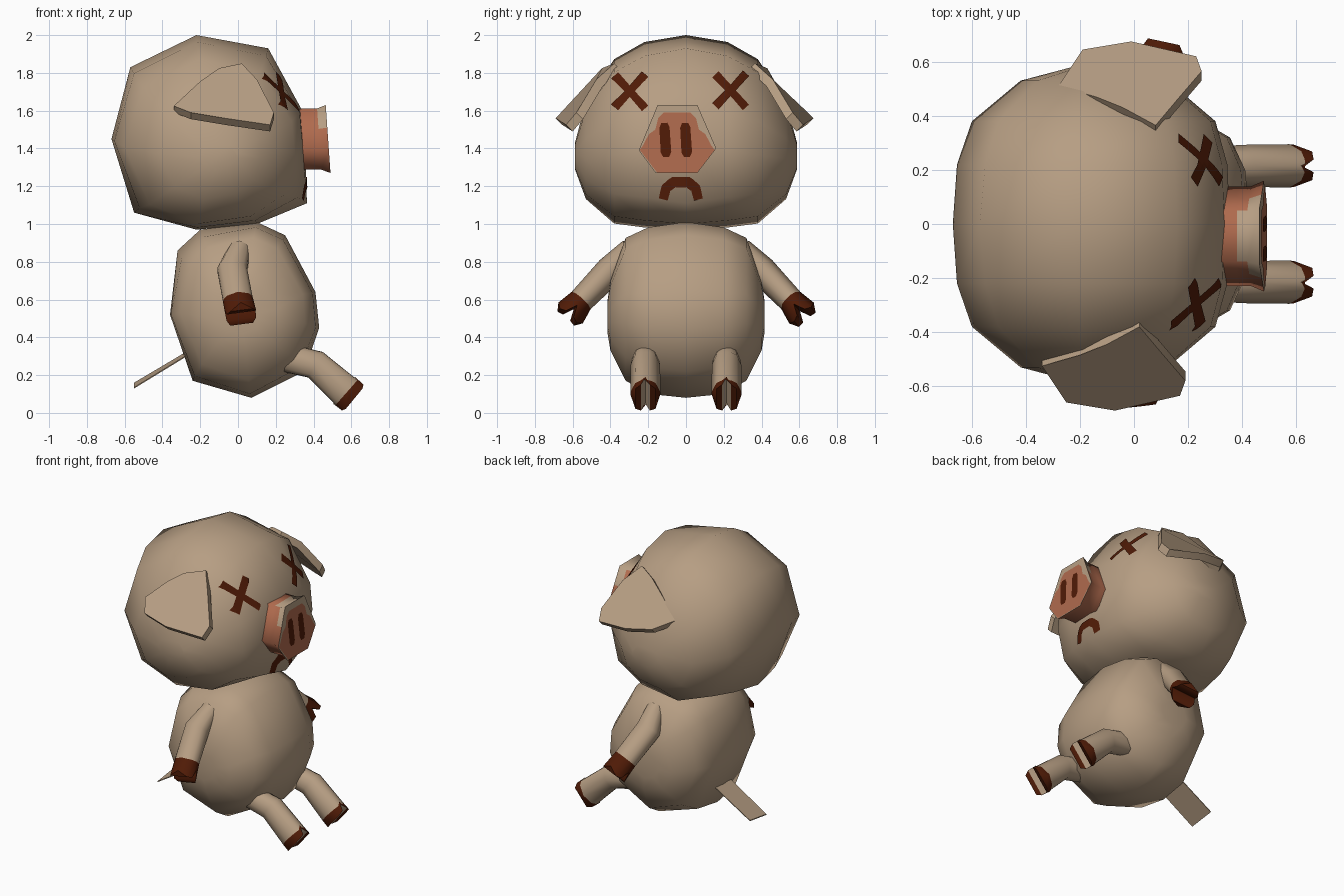
import bpy, bmesh
from mathutils import Vector
from mathutils.bvhtree import BVHTree

if "Cube" in bpy.data.objects:
    bpy.data.objects.remove(bpy.data.objects["Cube"])


def material(name, rgb):
    m = bpy.data.materials.new(name)
    m.diffuse_color = (*rgb, 1)
    m.use_nodes = True
    m.node_tree.nodes["Principled BSDF"].inputs["Base Color"].default_value = m.diffuse_color
    return m


TAN = material("tan hide", (0.470, 0.342, 0.228))
PINK = material("snout pink", (0.430, 0.145, 0.075))
RED = material("dark red", (0.080, 0.011, 0.002))
MATS = [TAN, PINK, RED]


def finish(name, bm, angle=None, fix=True):
    if fix:
        bmesh.ops.recalc_face_normals(bm, faces=bm.faces)
    mesh = bpy.data.meshes.new(name)
    bm.to_mesh(mesh)
    for m in MATS:
        mesh.materials.append(m)
    ob = bpy.data.objects.new(name, mesh)
    bpy.context.collection.objects.link(ob)
    if angle:
        bpy.ops.object.select_all(action='DESELECT')
        ob.select_set(True)
        bpy.context.view_layer.objects.active = ob
        bpy.ops.object.shade_smooth_by_angle(angle=angle)
    return ob


def loft(rings, caps=True):
    """Skin a list of closed rings of points."""
    bm = bmesh.new()
    vs = [[bm.verts.new(p) for p in r] for r in rings]
    n = len(vs[0])
    for a, b in zip(vs, vs[1:]):
        for i in range(n):
            j = (i + 1) % n
            bm.faces.new((a[i], a[j], b[j], b[i]))
    if caps:
        bm.faces.new(vs[0])
        bm.faces.new(vs[-1])
    return bm, vs


def blob(name, outline, sections):
    """Side outline (x, z) fitted into boxes (y, x0, x1, z0, z1), rounder towards the sides."""
    xs, zs = [p[0] for p in outline], [p[1] for p in outline]
    cx, cz = (min(xs) + max(xs)) / 2, (min(zs) + max(zs)) / 2
    hx, hz = max(xs) - cx, max(zs) - cz
    rings = []
    mirrored = [(-s[0], *s[1:]) for s in reversed(sections[1:])]
    for y, x0, x1, z0, z1 in mirrored + sections:
        ring = []
        for x, z in outline:
            d = Vector(((x - cx) / hx, (z - cz) / hz))
            if d.length > 1:
                d /= d.length ** abs(y / sections[-1][0])
            ring.append(((x0 + x1) / 2 + d.x * (x1 - x0) / 2, y, (z0 + z1) / 2 + d.y * (z1 - z0) / 2))
        rings.append(ring)
    bm, _ = loft(rings)
    bmesh.ops.recalc_face_normals(bm, faces=bm.faces)
    tree = BVHTree.FromBMesh(bm)
    finish(name, bm, 1.5)
    return tree


# Head and body
head = blob("head",
            [(-.22, 2), (.16, 1.93), (.335, 1.61), (.355, 1.4), (.365, 1.11), (.1, 1),
             (-.22, .97), (-.55, 1.06), (-.67, 1.45), (-.57, 1.83)],
            [(0, -.67, .365, .97, 2), (.22, -.655, .355, .98, 1.965), (.38, -.60, .31, 1.0, 1.875),
             (.53, -.42, .13, 1.13, 1.65), (.588, -.2, 0, 1.29, 1.43)])
blob("body",
     [(-.2, .97), (.1, 1.01), (.25, .94), (.41, .64), (.43, .45), (.35, .22),
      (.07, .08), (-.24, .17), (-.36, .52), (-.32, .86)],
     [(0, -.36, .43, .08, 1.01), (.2, -.355, .415, .10, .985), (.32, -.305, .36, .17, .93),
      (.4, -.17, .22, .33, .7), (.415, -.08, .12, .42, .6)])

# Snout: flared hexagonal tube
HEX = [(-.15, 1.63), (.06, 1.63), (.11, 1.515), (.16, 1.4), (.06, 1.27), (-.16, 1.27),
       (-.25, 1.39), (-.2, 1.51)]
rings = []
for x, k in ((.26, .88), (.38, .9), (.43, .9), (.477, 1)):
    ring = []
    for y, z in HEX:
        zz = 1.445 + (z - 1.445) * k
        ring.append((x - (zz - 1.45) * .07 * (x > .4), -.045 + (y + .045) * k, zz))
    rings.append(ring)
bm, _ = loft(rings)
bmesh.ops.recalc_face_normals(bm, faces=bm.faces)
for f in bm.faces:
    c = f.calc_center_median()
    top = f.normal.z > .6 and c.x > .39
    flare = c.x > .43 and c.z > 1.5
    f.material_index = 0 if top or flare or f.normal.x > .9 else 1
snout = BVHTree.FromBMesh(bm)
finish("snout", bm, 1.25)


# Painted marks: strips projected onto a surface from the +x side
def decal(name, tree, path, mat, lift=.005, steps=5):
    """path: (y, z, half width); width is measured at right angles to the path."""
    pts = [Vector(p) for p in path]
    dense = [a.lerp(b, i / steps) for a, b in zip(pts, pts[1:]) for i in range(steps)] + [pts[-1]]
    bm = bmesh.new()
    rows = []
    for i, p in enumerate(dense):
        d = dense[min(i + 1, len(dense) - 1)] - dense[max(i - 1, 0)]
        side = Vector((-d.y, d.x)).normalized()
        row = []
        for k in range(-2, 3):
            y, z = p.x + side.x * p.z * k / 2, p.y + side.y * p.z * k / 2
            hit, nrm, _, _ = tree.ray_cast(Vector((2, y, z)), Vector((-1, 0, 0)))
            row.append(bm.verts.new(hit + nrm * lift) if hit else None)
        rows.append(row)
    for a, b in zip(rows, rows[1:]):
        for k in range(4):
            q = (a[k], a[k + 1], b[k + 1], b[k])
            if all(q):
                f = bm.faces.new(q)
                f.normal_update()
                if f.normal.x < 0:
                    f.normal_flip()
                f.material_index = mat
    finish(name, bm, fix=False)


for side, cy, cz in (("left", .235, 1.705), ("right", -.295, 1.70)):
    for tilt in (1, -1):
        decal(f"{side}_eye_stroke", head,
              [(cy - .08, cz - .085 * tilt, .024), (cy, cz, .02), (cy + .08, cz + .09 * tilt, .022)],
              2, .006 + .001 * tilt)
decal("mouth", head, [(-.12, 1.13, .024), (-.105, 1.19, .026), (-.065, 1.222, .028), (.01, 1.222, .028),
                      (.05, 1.19, .026), (.065, 1.13, .024)], 2)
decal("snout_front_patch", snout,
      [(-.047, z, w) for z, w in ((1.59, .07), (1.56, .10), (1.5, .115), (1.475, .15), (1.42, .178),
                                  (1.392, .198), (1.272, .106))], 1, .003)
for side, y in (("left", 0), ("right", -.11)):
    decal(f"{side}_nostril", snout, [(y - .005, 1.535, .016), (y - .004, 1.51, .027),
                                     (y + .004, 1.38, .028), (y + .005, 1.355, .016)], 2, .006)

# Ears: drooping slabs
EAR = [(.02, .38, 1.85), (.10, .475, 1.765), (.19, .58, 1.59), (.17, .635, 1.525), (-.07, .69, 1.56),
       (-.25, .66, 1.59), (-.34, .525, 1.625), (-.2, .485, 1.755), (-.1, .445, 1.825)]
for side, s, dx, dy in (("left", 1, .06, -.015), ("right", -1, 0, 0)):
    outer = [(x + dx, s * (y + dy), z) for x, y, z in EAR]
    inner = [(x, y - s * .035, z - .035) for x, y, z in outer]
    finish(f"{side}_ear", loft([outer, inner])[0], .5)

# Limbs: twelve-sided tubes ending in split hooves
HALF = [(1, 0), (.68, .75), (.3, .97), (0, 1), (-.3, .97), (-.68, .75), (-1, 0)]
SECTION = HALF + [(a, -b) for a, b in reversed(HALF[1:-1])]
SPLIT = {1: .03, .68: 0, .3: .01, 0: .07}


def limb(name, path, u_of, valley):
    pts = [Vector(p[:3]) for p in path]
    rings = []
    for i, p in enumerate(pts):
        t = (pts[min(i + 1, len(pts) - 1)] - pts[max(i - 1, 0)]).normalized()
        u = u_of(t)
        v = t.cross(u)
        ru, rv = path[i][3:]
        last = i == len(pts) - 1
        rings.append([p + u * a * ru + v * b * rv - t * (SPLIT[abs(a)] if last else 0)
                      for a, b in SECTION])
    bm, vs = loft(rings, caps=False)
    bm.faces.new(vs[0])
    end = vs[-1]
    for f in bm.faces:
        f.material_index = 2 if sum(w in end for w in f.verts) == 2 else 0
    for i in range(6):
        idx = [0, 1, 11] if i == 0 else [5, 6, 7] if i == 5 else [i, i + 1, 11 - i, 12 - i]
        f = bm.faces.new([end[k] for k in idx])
        f.material_index = valley if i in (2, 3) else 2
    finish(name, bm, .9)


X = Vector((1, 0, 0))
Y = Vector((0, 1, 0))
for side, s, dx in (("left", 1, .09), ("right", -1, 0)):
    limb(f"{side}_arm", [(.01 + dx * .1, s * .29, .87, .06, .055), (-.03 + dx * .4, s * .40, .755, .078, .08),
                         (0 + dx * .8, s * .555, .595, .068, .08), (.02 + dx, s * .63, .507, .085, .082)],
         lambda t: t.cross(X).normalized(), 2)
    limb(f"{side}_leg", [(.26, s * .215, .29, .07, .075), (.41, s * .215, .255, .078, .078),
                         (.575, s * .215, .108, .08, .088), (.615, s * .215, .075, .078, .092)],
         lambda t: Y, 0)

# Tail: thin flat strip
top = [(-.28, -.09, .30), (-.28, .09, .32), (-.55, .09, .16), (-.55, -.09, .135)]
finish("tail", loft([top, [(x, y, z - .006) for x, y, z in top]])[0])
